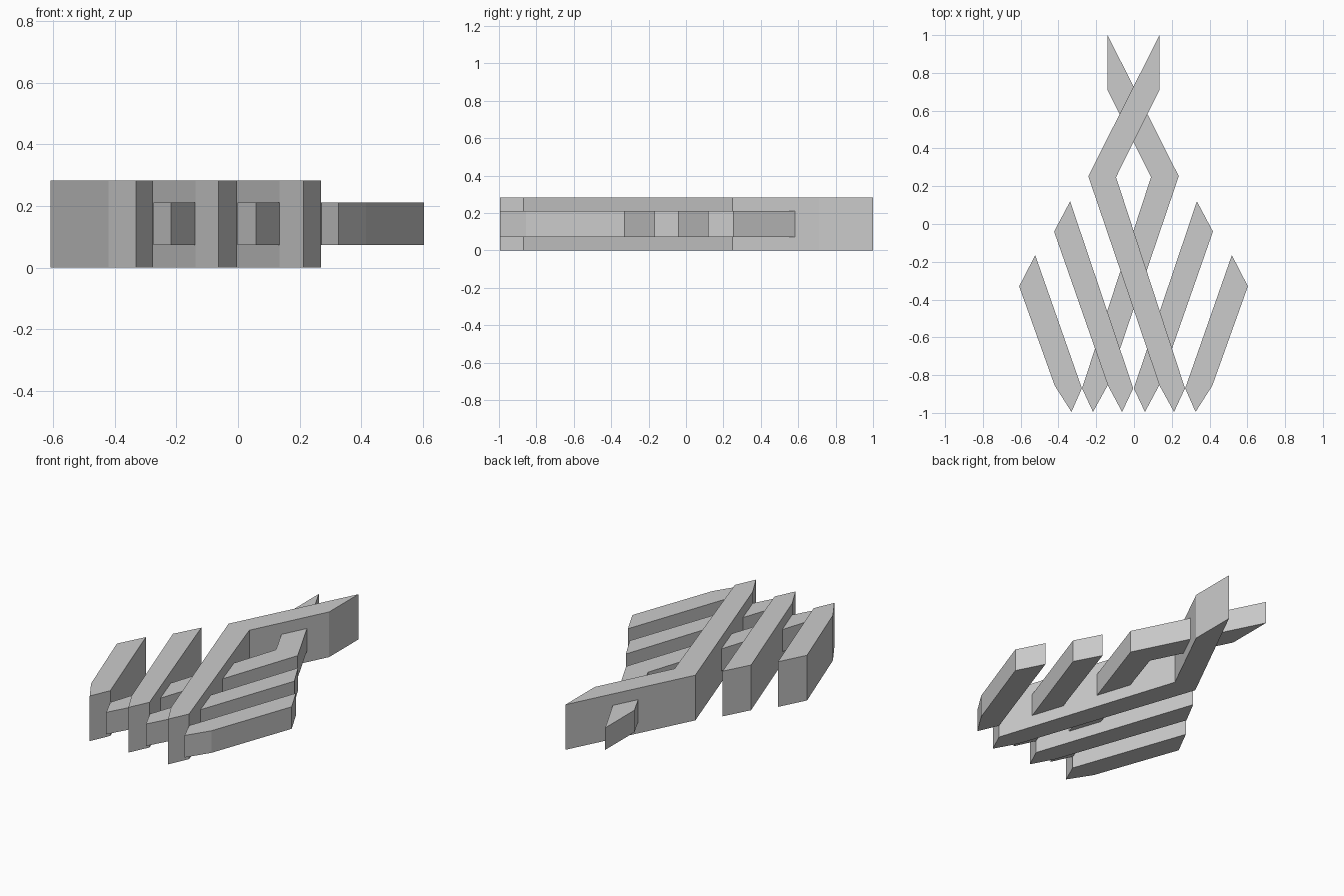
import bpy
import bmesh

cube = bpy.data.objects.get("Cube")
if cube:
    bpy.data.objects.remove(cube, do_unlink=True)

grey = bpy.data.materials.new("light_grey")
grey.use_nodes = True
colour = (0.6, 0.6, 0.6, 1)
grey.diffuse_color = colour
grey.node_tree.nodes["Principled BSDF"].inputs["Base Color"].default_value = colour

# Outlines of the three strands, seen from above
short = [(-0.608, -0.33), (-0.42, -0.855), (-0.331, -0.995), (-0.276, -0.87), (-0.523, -0.165)]
middle = [(-0.423, -0.04), (-0.138, -0.855), (-0.063, -0.995), (-0.004, -0.87), (-0.338, 0.12)]
long = [(-0.242, 0.253), (0.135, -0.855), (0.212, -0.995), (0.27, -0.87),
        (-0.095, 0.248), (0.135, 0.71), (0.135, 1.0)]


def strand(name, outline, low, high, flip=False):
    """Extrude an outline between two heights, optionally mirrored."""
    if flip:
        outline = [(-0.005 - x, y) for x, y in reversed(outline)]
    bm = bmesh.new()
    base = bm.faces.new([bm.verts.new((x, y, low)) for x, y in outline])
    top = bmesh.ops.extrude_face_region(bm, geom=[base])["geom"]
    verts = [v for v in top if isinstance(v, bmesh.types.BMVert)]
    bmesh.ops.translate(bm, verts=verts, vec=(0, 0, high - low))
    bmesh.ops.recalc_face_normals(bm, faces=bm.faces)
    mesh = bpy.data.meshes.new(name)
    bm.to_mesh(mesh)
    bm.free()
    mesh.materials.append(grey)
    obj = bpy.data.objects.new(name, mesh)
    bpy.context.collection.objects.link(obj)


# Thick strands lean one way, thin strands pass through them the other way
for label, shape in (("short", short), ("middle", middle), ("long", long)):
    strand(f"thick_{label}_strand", shape, 0, 0.283)
    strand(f"thin_{label}_strand", shape, 0.073, 0.211, flip=True)
